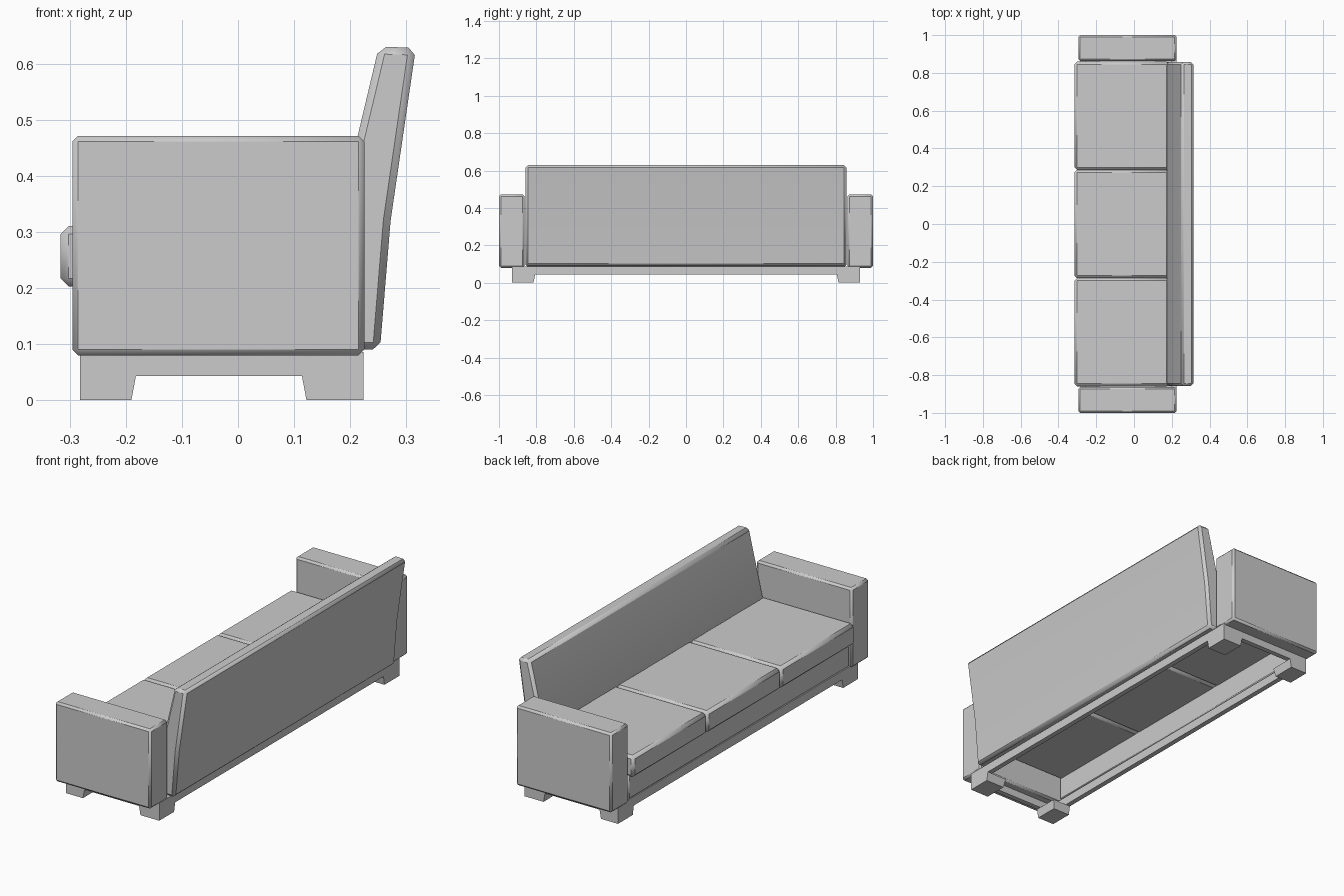
import bpy, bmesh, math

cube = bpy.data.objects.get("Cube")
if cube:
    bpy.data.objects.remove(cube, do_unlink=True)

GREY = (0.6, 0.6, 0.6, 1)
upholstery = bpy.data.materials.new("plain grey")
upholstery.use_nodes = True
upholstery.diffuse_color = GREY
upholstery.node_tree.nodes["Principled BSDF"].inputs["Base Color"].default_value = GREY


def finish(name, bm, bevel=0):
    """Turn a bmesh into an object, softly chamfered when bevel is given."""
    bmesh.ops.recalc_face_normals(bm, faces=bm.faces)
    mesh = bpy.data.meshes.new(name)
    bm.to_mesh(mesh)
    bm.free()
    mesh.materials.append(upholstery)
    ob = bpy.data.objects.new(name, mesh)
    bpy.context.collection.objects.link(ob)
    if bevel:
        mod = ob.modifiers.new("soft edges", "BEVEL")
        mod.width = bevel
        mod.segments = 1
        mod.limit_method = "ANGLE"
        bpy.ops.object.select_all(action="DESELECT")
        bpy.context.view_layer.objects.active = ob
        ob.select_set(True)
        bpy.ops.object.shade_smooth_by_angle(angle=math.radians(60))
        # The bevel has to come before the smoothing, on the real mesh
        mesh.shade_smooth()
    return ob


def box(name, x, y, z, bevel=0):
    bm = bmesh.new()
    bmesh.ops.create_cube(bm, size=1)
    for v in bm.verts:
        v.co = [lo + (c + 0.5) * (hi - lo) for c, (lo, hi) in zip(v.co, (x, y, z))]
    return finish(name, bm, bevel)


def extrude_y(name, profile, half, bevel=0):
    """Extrude an (x, z) profile along y, from -half to half."""
    bm = bmesh.new()
    face = bm.faces.new([bm.verts.new((x, -half, z)) for x, z in profile])
    out = bmesh.ops.extrude_face_region(bm, geom=[face])["geom"]
    bmesh.ops.translate(bm, vec=(0, 2 * half, 0),
                        verts=[v for v in out if isinstance(v, bmesh.types.BMVert)])
    return finish(name, bm, bevel)


# Base: a ring of thin rails, open in the middle
FRONT, REAR, END, RAIL = -0.282, 0.224, 0.93, 0.025
RAIL_Z = (0.043, 0.086)
box("front_rail", (FRONT, FRONT + RAIL), (-END, END), RAIL_Z)
box("rear_rail", (REAR - RAIL, REAR), (-END, END), RAIL_Z)
for side, s in (("left", 1), ("right", -1)):
    box(side + "_end_rail", (FRONT + RAIL, REAR - RAIL),
        sorted((s * END, s * (END - RAIL))), RAIL_Z)

# Legs: flush with the outer corners, tapered on the two inner sides
for place, x0, sx, depth in (("front", FRONT, 1, 0.092), ("rear", REAR, -1, 0.102)):
    for side, sy in (("left", 1), ("right", -1)):
        leg = box(f"{place}_{side}_leg", (0, 1), (0, 1), (0, RAIL_Z[0]))
        for v in leg.data.vertices:
            grow = 0.008 if v.co.z > 0.01 else 0
            v.co.x = x0 + sx * v.co.x * (depth + grow)
            v.co.y = sy * (END - v.co.y * (0.115 + grow))
        if sx * sy > 0:
            leg.data.flip_normals()

# Arms
for side, s in (("left", 1), ("right", -1)):
    box(side + "_arm", (-0.295, 0.225), sorted((s * 0.863, s)), (0.08, 0.471), 0.01)

# Front panel under the cushions
box("front_panel", (-0.287, -0.26), (-0.859, 0.859), (0.086, 0.215), 0.01)

# Three seat cushions
WIDTH = 1.718 / 3
for i, label in enumerate(("right", "middle", "left")):
    y = -0.859 + i * WIDTH
    box(label + "_seat_cushion", (-0.316, 0.185), (y, y + WIDTH), (0.203, 0.31), 0.014)

# Leaning backrest
extrude_y("backrest", [(0.16, 0.09), (0.175, 0.31), (0.251, 0.63),
                       (0.317, 0.628), (0.272, 0.32), (0.253, 0.09)], 0.857, 0.013)
